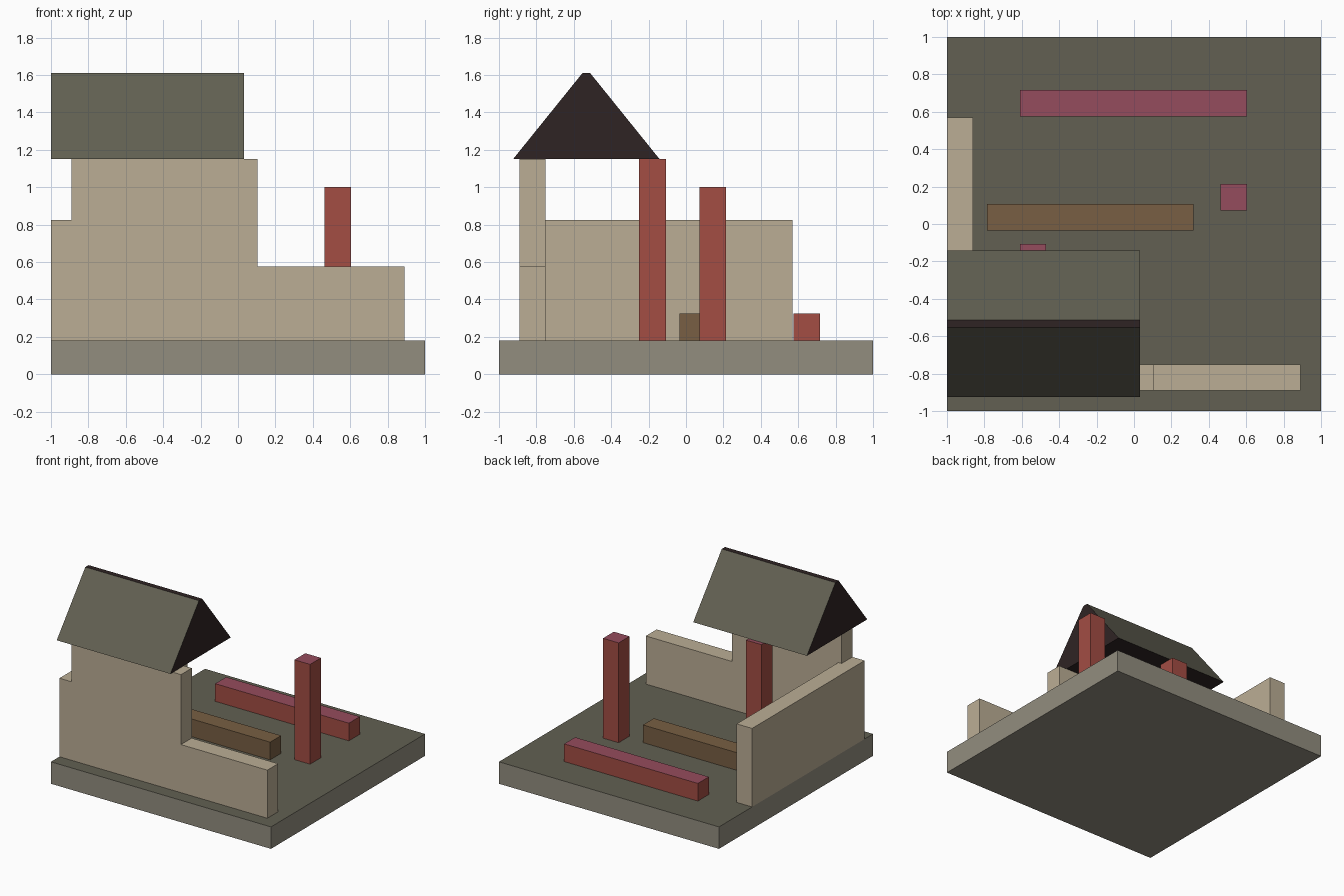
import bpy
import bmesh
from mathutils import Vector

cube = bpy.data.objects.get("Cube")
if cube:
    bpy.data.objects.remove(cube, do_unlink=True)


def material(name, hex_code):
    """Flat material from an sRGB hex code, stored as linear values."""
    srgb = [int(hex_code[i:i + 2], 16) / 255 for i in (0, 2, 4)]
    color = [c / 12.92 if c <= 0.04045 else ((c + 0.055) / 1.055) ** 2.4 for c in srgb] + [1]
    mat = bpy.data.materials.new(name)
    mat.use_nodes = True
    mat.diffuse_color = color
    bsdf = next(n for n in mat.node_tree.nodes if n.type == 'BSDF_PRINCIPLED')
    bsdf.inputs["Base Color"].default_value = color
    bsdf.inputs["Roughness"].default_value = 0.9
    return mat


stone = material("stone_grey", "928d7f")
slate = material("slate_olive", "626052")
plaster = material("plaster_beige", "bbae95")
red = material("brick_red", "a34d44")
rose = material("rose_top", "954c5d")
brown = material("timber_brown", "785f43")
dark = material("dark_gable", "2f2424")


def extrude(name, profile, direction, materials, rule=None):
    """Extrude a flat outline along a direction; rule maps a face normal to a slot."""
    bm = bmesh.new()
    face = bm.faces.new([bm.verts.new(p) for p in profile])
    result = bmesh.ops.extrude_face_region(bm, geom=[face], use_keep_orig=True)
    moved = [g for g in result["geom"] if isinstance(g, bmesh.types.BMVert)]
    bmesh.ops.translate(bm, verts=moved, vec=Vector(direction))
    bmesh.ops.recalc_face_normals(bm, faces=bm.faces[:])
    bm.normal_update()
    for f in bm.faces:
        f.material_index = rule(f.normal) if rule else 0
    mesh = bpy.data.meshes.new(name)
    bm.to_mesh(mesh)
    bm.free()
    for mat in materials:
        mesh.materials.append(mat)
    obj = bpy.data.objects.new(name, mesh)
    bpy.context.collection.objects.link(obj)
    return obj


def box(name, x, y, z, materials):
    """Box from ranges; a second material, if given, colours the top."""
    outline = [(x[0], y[0], z[0]), (x[1], y[0], z[0]), (x[1], y[1], z[0]), (x[0], y[1], z[0])]
    rule = (lambda n: int(n.z > 0.5)) if len(materials) > 1 else None
    return extrude(name, outline, (0, 0, z[1] - z[0]), materials, rule)


FLOOR = 0.18
EAVES = 1.15
BEAM_TOP = 0.325

# Ground slab with a darker paved top
box("base_slab", (-1, 1), (-1, 1), (0, FLOOR), [stone, slate])

# Stepped front wall and the lower side wall
steps = [(-1, FLOOR), (0.89, FLOOR), (0.89, 0.575), (0.105, 0.575),
         (0.105, EAVES), (-0.89, EAVES), (-0.89, 0.825), (-1, 0.825)]
extrude("front_wall", [(x, -0.89, z) for x, z in steps], (0, 0.14, 0), [plaster])
box("side_wall", (-1, -0.86), (-0.75, 0.57), (FLOOR, 0.825), [plaster])

# Posts and fallen beams
box("roof_post", (-0.61, -0.47), (-0.25, -0.108), (FLOOR, EAVES), [red, rose])
box("free_post", (0.463, 0.605), (0.072, 0.213), (FLOOR, 1.0), [red, rose])
box("red_beam", (-0.61, 0.605), (0.575, 0.717), (FLOOR, BEAM_TOP), [red, rose])
box("brown_beam", (-0.785, 0.317), (-0.035, 0.107), (FLOOR, BEAM_TOP), [brown])

# Gabled roof: olive slopes, dark ends, ridge and underside
RIDGE_Y = -0.533
half_section = [(0.392, EAVES), (0.021, 1.61)]
section = half_section + [(-y, z) for y, z in reversed(half_section)]
extrude("roof", [(-1, RIDGE_Y + y, z) for y, z in section], (1.033, 0, 0), [dark, slate],
        lambda n: int(abs(n.y) > 0.3))
